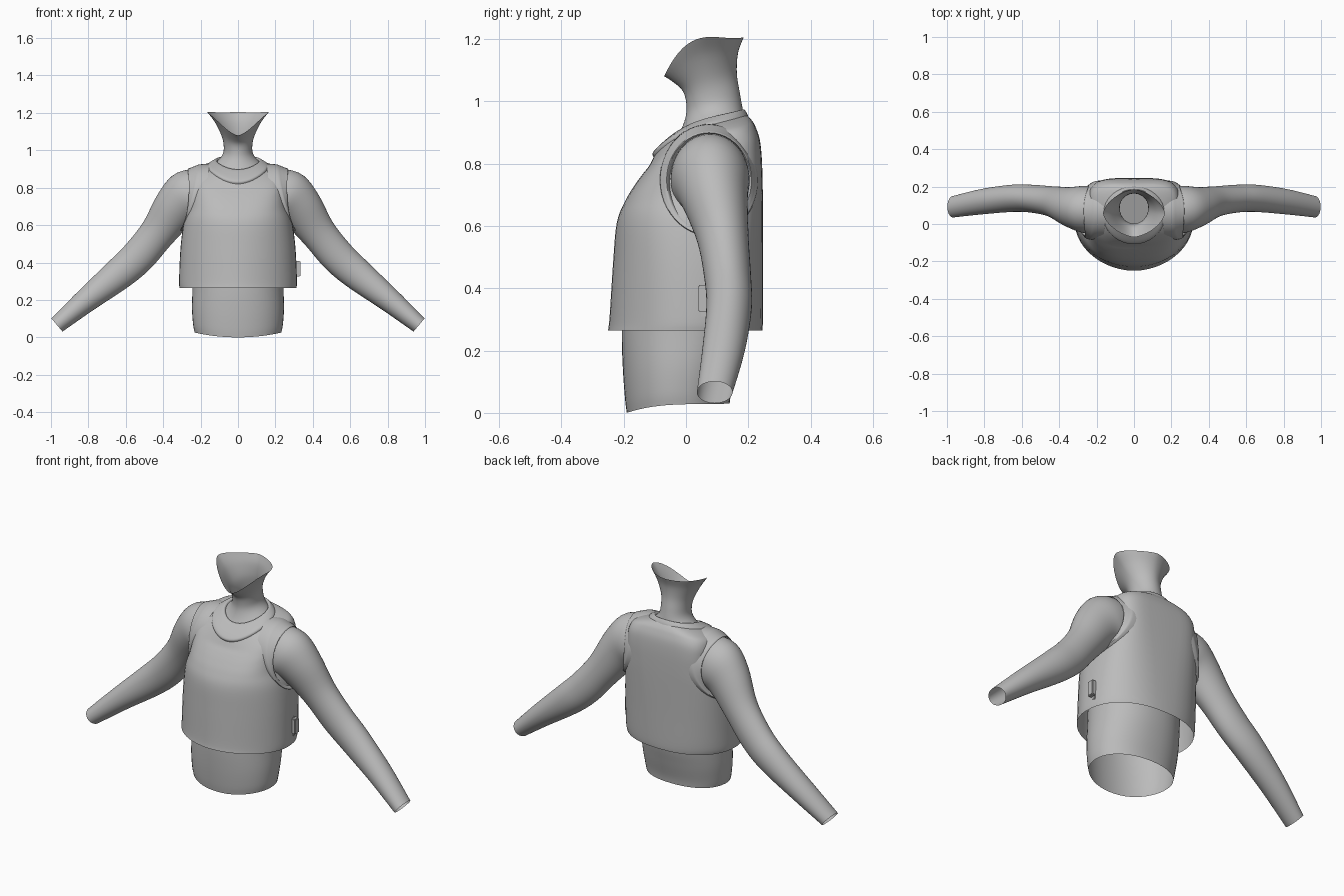
import bpy, bmesh, math
from mathutils import Vector

cube = bpy.data.objects.get("Cube")
if cube:
    bpy.data.objects.remove(cube, do_unlink=True)

grey = bpy.data.materials.new("plain_grey")
grey.use_nodes = True
color = (0.5, 0.5, 0.5, 1)
grey.diffuse_color = color
grey.node_tree.nodes["Principled BSDF"].inputs["Base Color"].default_value = color
SIDES = 48
ANGLES = [math.tau * i / SIDES for i in range(SIDES)]


def power(value, n):
    return math.copysign(abs(value) ** (2 / n), value)


def smooth_keys(keys, steps=5):
    """Interpolate key tuples with a Catmull-Rom spline."""
    keys = [Vector(k) for k in keys]
    result = []
    for i in range(len(keys) - 1):
        b, c = keys[i], keys[i + 1]
        a, d = keys[max(i - 1, 0)], keys[min(i + 2, len(keys) - 1)]
        for s in range(steps):
            t = s / steps
            result.append(b + (c - a) * (t / 2)
                          + (a * 2 - b * 5 + c * 4 - d) * (t * t / 2)
                          + (b * 3 - a - c * 3 + d) * (t ** 3 / 2))
    return result + [keys[-1]]


def skin(name, rings, closed_start=False):
    """Join closed rings into a smooth tube."""
    bm = bmesh.new()
    loops = [[bm.verts.new(p) for p in ring] for ring in rings]
    for low, high in zip(loops, loops[1:]):
        for i in range(SIDES):
            j = (i + 1) % SIDES
            bm.faces.new((low[i], low[j], high[j], high[i]))
    if closed_start:
        bm.faces.new(loops[0])
    bmesh.ops.recalc_face_normals(bm, faces=bm.faces)
    return finish(name, bm, 50)


def finish(name, bm, angle):
    mesh = bpy.data.meshes.new(name)
    bm.to_mesh(mesh)
    bm.free()
    mesh.materials.append(grey)
    obj = bpy.data.objects.new(name, mesh)
    bpy.context.collection.objects.link(obj)
    bpy.ops.object.select_all(action="DESELECT")
    obj.select_set(True)
    bpy.context.view_layer.objects.active = obj
    bpy.ops.object.shade_smooth_by_angle(angle=math.radians(angle))
    return obj


def body_ring(key):
    """Key: half width, front y, back y, front z, back z, side lift,
    squareness of the front half and of the back half."""
    hx, y0, y1, z0, z1, lift, n_front, n_back = key
    ring = []
    for a in ANGLES:
        n = n_back if math.sin(a) > 0 else n_front
        x, v = power(math.cos(a), n), power(math.sin(a), n)
        ring.append((hx * x, (y0 + y1) / 2 + v * (y1 - y0) / 2,
                     z0 + (z1 - z0) * (v + 1) / 2
                     + lift * (1 - v * v) * (1 - .7 * v)))
    return ring


def body_loft(name, keys, closed_start=False):
    skin(name, [body_ring(k) for k in smooth_keys(keys)], closed_start)


# Waist, open at the bottom
body_loft("waist", [
    (.232, -.19, .14, 0, .03, .012, 2.1, 2.2),
    (.24, -.196, .146, .05, .07, .01, 2.1, 2.2),
    (.246, -.203, .168, .15, .16, 0, 2.1, 2.2),
    (.243, -.206, .19, .27, .27, 0, 2.1, 2.2),
    (.24, -.2, .2, .45, .45, 0, 2.1, 2.2)])

# Neck, closed inside the vest and flaring to an open jaw line
body_loft("neck", [
    (.17, -.06, .195, .84, .93, 0, 2, 2),
    (.115, -.02, .186, .9, .955, .01, 2, 2),
    (.084, 0, .18, .955, .985, .005, 2, 2),
    (.076, 0, .172, 1.0, 1.03, 0, 2, 2),
    (.086, -.012, .163, 1.035, 1.09, .01, 1.9, 1.9),
    (.122, -.042, .167, 1.062, 1.155, .04, 1.8, 1.8),
    (.165, -.07, .185, 1.08, 1.205, .062, 1.6, 1.6)], True)

# Sleeveless vest, loose at the hem and tilted towards the collar
body_loft("vest", [
    (.313, -.25, .245, .265, .265, 0, 1.9, 2.3),
    (.315, -.245, .247, .31, .31, 0, 1.9, 2.4),
    (.307, -.234, .247, .48, .48, 0, 2, 2.7),
    (.289, -.222, .247, .61, .62, 0, 2.2, 3.2),
    (.26, -.195, .246, .68, .73, 0, 2.6, 4),
    (.25, -.165, .243, .73, .82, 0, 2.8, 4.4),
    (.247, -.14, .236, .765, .88, .005, 2.8, 4.2),
    (.235, -.12, .222, .79, .92, .02, 2.6, 3.6),
    (.2, -.108, .21, .812, .94, .025, 2.3, 3),
    (.15, -.097, .196, .835, .955, .025, 2.1, 2.4)])

# Raised collar band
body_loft("collar", [
    (.165, -.104, .198, .82, .938, .025, 2, 2.2),
    (.162, -.106, .2, .836, .95, .028, 2, 2.2),
    (.142, -.075, .194, .868, .964, .02, 2, 2.2),
    (.118, -.035, .185, .898, .974, .012, 2, 2.2),
    (.108, -.02, .176, .885, .962, .01, 2, 2.2)])

# Arm keys: centre x, y, z, radius across, radius along y
ARM = [
    (.2, .078, .755, .135, .12),
    (.265, .078, .745, .148, .126),
    (.335, .09, .688, .122, .108),
    (.43, .118, .558, .096, .083),
    (.533, .134, .433, .092, .075),
    (.64, .138, .336, .085, .073),
    (.809, .12, .2, .065, .068),
    (.968, .092, .066, .046, .057)]


def arm_rings(side):
    path = smooth_keys(ARM)
    rings = []
    for i, (x, y, z, r, ry) in enumerate(path):
        a, b = path[max(i - 1, 0)], path[min(i + 1, len(path) - 1)]
        length = math.hypot(b[0] - a[0], b[2] - a[2])
        nx, nz = (a[2] - b[2]) / length, (b[0] - a[0]) / length
        rings.append([(side * (x + nx * r * math.cos(t)), y + ry * math.sin(t),
                       z + nz * r * math.cos(t)) for t in ANGLES])
    return rings


# Armhole trim: scale, blend from inner to outer edge, sideways offset
TRIM = [(.92, 0, -.03), (1, 0, 0), (1.05, .35, .008),
        (1.12, .75, .008), (1.17, 1, .002), (1.19, 1, -.05)]


def trim_rings(side):
    rings = []
    for scale, blend, offset in smooth_keys(TRIM, 3):
        ring = []
        for a in ANGLES:
            t = math.cos(a)
            back = max(0, math.sin(a)) ** 2
            inner = .262 - .005 * t + .012 * t * t - .02 * back
            outer = .236 - .05 * t + .016 * t * t - .04 * back
            x = inner + (outer - inner) * blend + offset
            ring.append((side * x, .074 + .134 * scale * math.sin(a),
                         .747 + .152 * scale * t))
        rings.append(ring)
    return rings


for side, label in ((1, "left"), (-1, "right")):
    skin(label + "_arm", arm_rings(side))
    skin(label + "_armhole_trim", trim_rings(side))


# Small clip on the left side of the vest
def block(name, center, size):
    bm = bmesh.new()
    bmesh.ops.create_cube(bm, size=1)
    bmesh.ops.scale(bm, vec=size, verts=bm.verts)
    bmesh.ops.translate(bm, vec=center, verts=bm.verts)
    bmesh.ops.bevel(bm, geom=bm.edges[:], offset=.004, segments=2, affect="EDGES")
    finish(name, bm, 40)


block("clip_mount", (.304, .056, .36), (.02, .025, .11))
block("clip", (.32, .056, .367), (.026, .036, .085))
